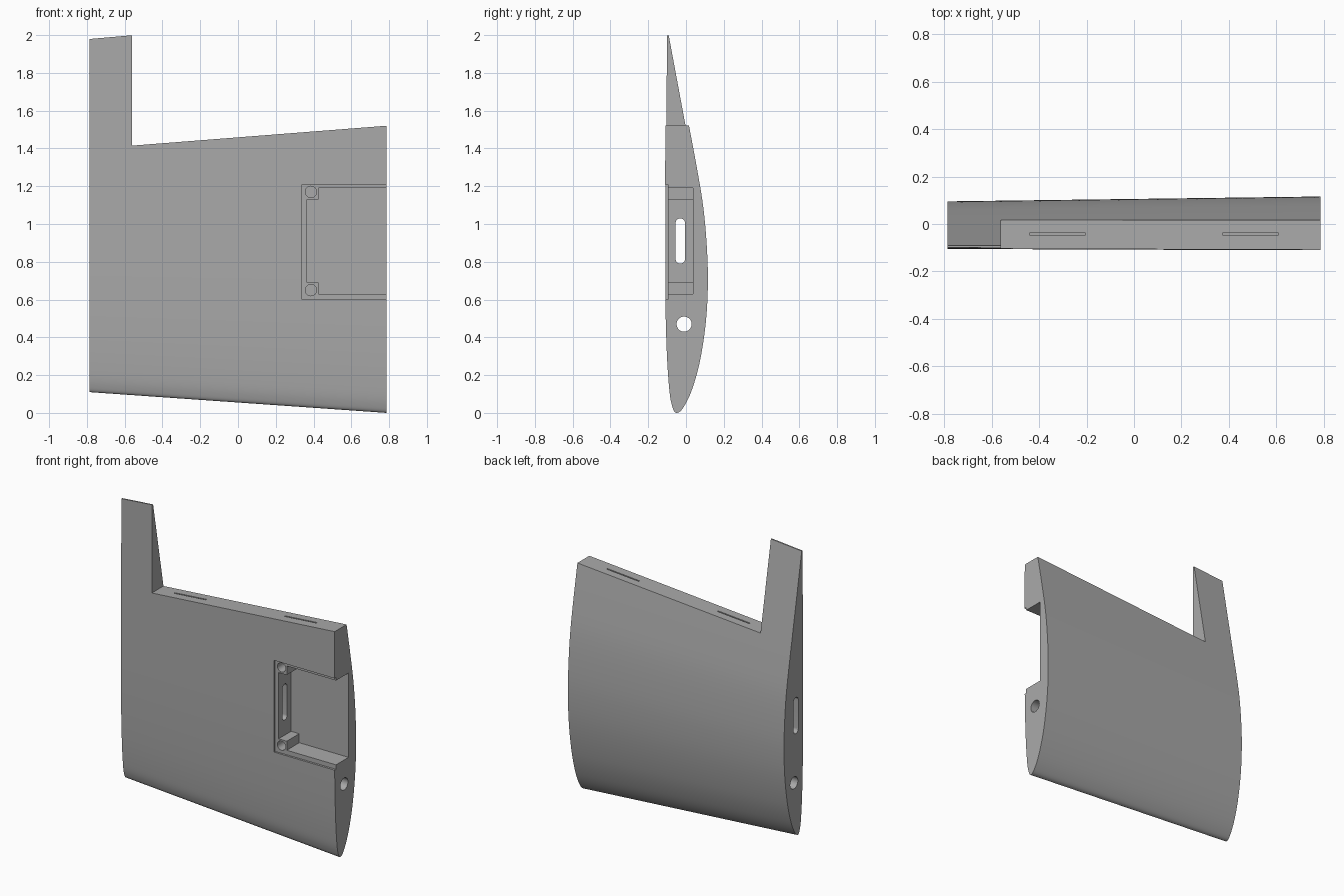
import bpy, bmesh, math
from mathutils import Vector, geometry

default = bpy.data.objects.get("Cube")
if default:
    bpy.data.objects.remove(default)

grey = bpy.data.materials.new("plain grey")
grey.use_nodes = True
colour = (0.4, 0.4, 0.4, 1)
grey.diffuse_color = colour
grey.node_tree.nodes["Principled BSDF"].inputs["Base Color"].default_value = colour

HALF = 0.787


def loft(name, ring_a, ring_b):
    """Solid between two matching rings of points, capped at both ends."""
    bm = bmesh.new()
    a = [bm.verts.new(p) for p in ring_a]
    b = [bm.verts.new(p) for p in ring_b]
    n = len(a)
    bm.faces.new(a)
    bm.faces.new(b[::-1])
    for i in range(n):
        j = (i + 1) % n
        bm.faces.new((a[j], a[i], b[i], b[j]))
    bmesh.ops.recalc_face_normals(bm, faces=bm.faces)
    mesh = bpy.data.meshes.new(name)
    bm.to_mesh(mesh)
    bm.free()
    mesh.materials.append(grey)
    obj = bpy.data.objects.new(name, mesh)
    bpy.context.collection.objects.link(obj)
    return obj


def prism(name, outline, axis, start, end):
    """Extrude a 2D outline along x, y or z."""
    def place(t):
        ring = []
        for u, v in outline:
            p = [u, v]
            p.insert("xyz".index(axis), t)
            ring.append(p)
        return ring
    return loft(name, place(start), place(end))


def rounded(u, v, radius, half_length=0, steps=16):
    """Circle, or a slot with round ends stretched along v."""
    points = []
    for side in (1, -1):
        for i in range(steps + 1 if half_length else steps):
            t = math.pi * i / steps + (0 if side > 0 else math.pi)
            points.append((u + radius * math.cos(t),
                           v + side * half_length + radius * math.sin(t)))
    return points


def rect(u0, u1, v0, v1):
    return [(u0, v0), (u1, v0), (u1, v1), (u0, v1)]


def smooth_path(points, steps=6):
    pts = [Vector(p) for p in points]
    pts = [pts[0] * 2 - pts[1]] + pts + [pts[-1] * 2 - pts[-2]]
    path = []
    for p, q, r, s in zip(pts, pts[1:], pts[2:], pts[3:]):
        # tangents limited by the length of each span
        span = (r - q).length / 3
        h1 = q + (r - p).normalized() * span
        h2 = r - (s - q).normalized() * span
        path += geometry.interpolate_bezier(q, h1, h2, r, steps + 1)[:-1]
    return path + [pts[-2]]


# Aerofoil section at the wide end (y, z), trailing edge round to trailing edge
section = smooth_path([
    (-0.095, 2.117), (0.016, 1.52), (0.057, 1.3), (0.09, 1.1), (0.109, 0.9),
    (0.116, 0.7), (0.106, 0.49), (0.075, 0.28), (0.034, 0.13), (-0.012, 0.032),
    (-0.05, 0.0), (-0.073, 0.035), (-0.088, 0.12), (-0.102, 0.33),
    (-0.11, 0.65), (-0.111, 1.0), (-0.109, 1.5), (-0.105, 2.117)])
TAPER = 0.883
wing = loft("wing_panel",
            [(HALF, p.x, p.y) for p in section],
            [(-HALF, p.x * TAPER - 0.007, p.y * TAPER + 0.11) for p in section])

OUT = 0.9
cutters = [
    # Cut-out for the control surface, leaving the tall tab
    prism("flap_cutout", [(-0.56, 1.415), (OUT, 1.529), (OUT, 2.3), (-0.56, 2.3)],
          "y", -0.4, 0.4),
    # Shallow cover recess and the deep bay with two corner posts
    prism("cover_recess", rect(0.34, OUT, 0.6, 1.21), "y", -0.3, -0.095),
    prism("bay", [(OUT, 0.63), (OUT, 1.19), (0.425, 1.19), (0.425, 1.13),
                  (0.365, 1.13), (0.365, 0.69), (0.425, 0.69), (0.425, 0.63)],
          "y", -0.2, 0.036),
    # Lengthwise spar hole and cable slot
    prism("spar_hole", rounded(-0.01, 0.47, 0.04), "x", -OUT, OUT),
    prism("cable_slot", rounded(-0.03, 0.91, 0.025, 0.095), "x", -OUT, 0.5),
]
# Screw holes in the corner posts
for z in (0.65, 1.17):
    cutters.append(prism("screw_hole", rounded(0.386, z, 0.03), "y", -0.2, 0.0))
# Hinge slots in the cut edge
for x in (-0.322, 0.492):
    cutters.append(prism("hinge_slot", rect(x - 0.118, x + 0.118, -0.047, -0.038),
                         "z", 1.3, 1.6))

bpy.ops.object.select_all(action="DESELECT")
bpy.context.view_layer.objects.active = wing
wing.select_set(True)
for cutter in cutters:
    cutter.hide_render = True
    mod = wing.modifiers.new(cutter.name, "BOOLEAN")
    mod.operation = "DIFFERENCE"
    mod.solver = "EXACT"
    mod.object = cutter
    bpy.ops.object.modifier_apply(modifier=mod.name)
    bpy.data.objects.remove(cutter)

bpy.ops.object.shade_smooth_by_angle(angle=math.radians(30))
